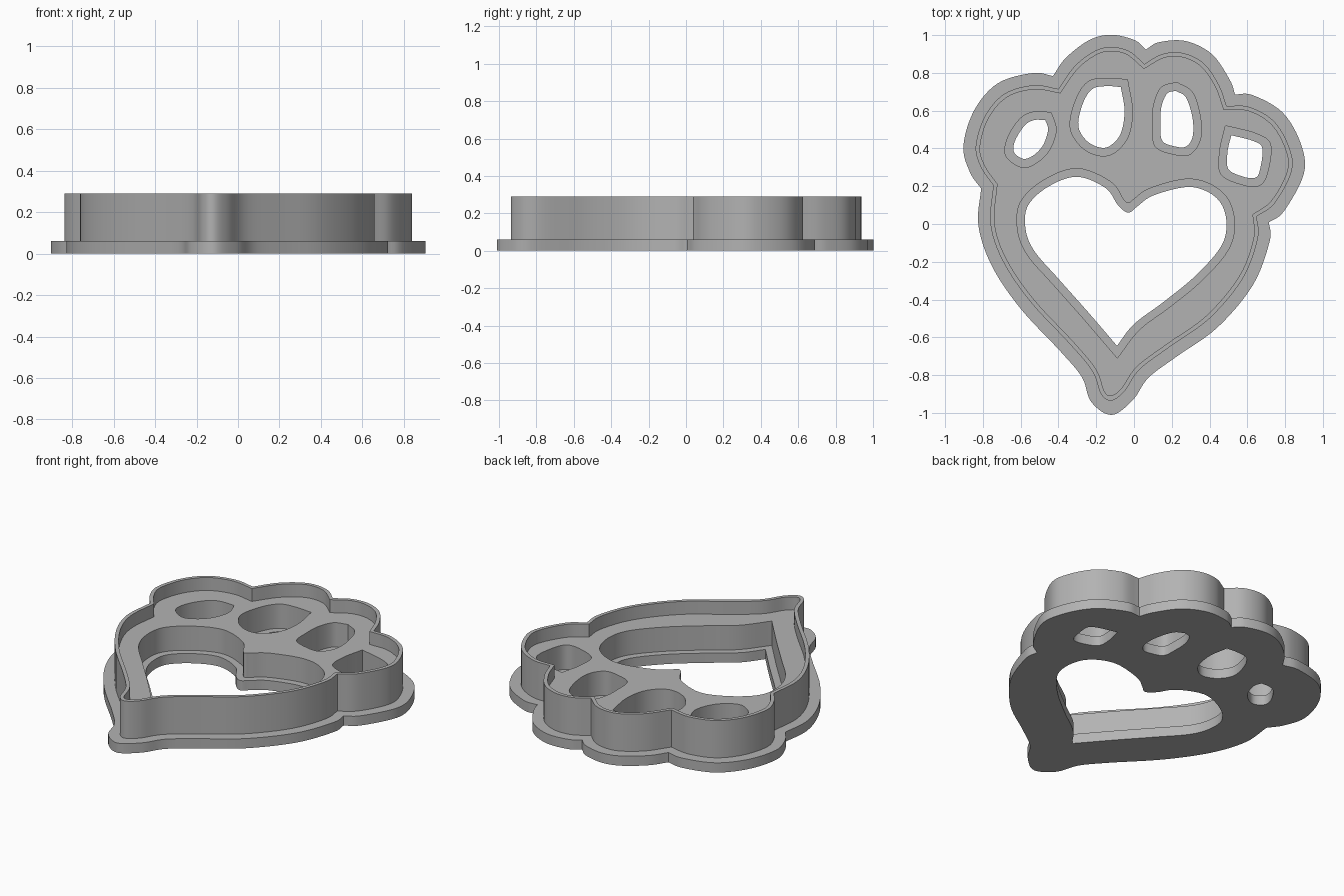
import bpy
import bmesh
from mathutils import Vector

BASE_TOP, PAD_TOP, RIM_TOP = 0.06, 0.21, 0.29
FLANGE, WALL, LEDGE = 0.063, 0.022, 0.041
STEPS = 6

# Outer face of the cutting wall: one list per lobe, each starting at a crease
OUTLINE = [
    [(-.745, .205), (-.81, .3), (-.838, .41), (-.79, .57), (-.685, .69), (-.53, .735)],
    [(-.4, .715), (-.315, .835), (-.21, .915), (-.12, .937), (-.025, .915)],
    [(.055, .847), (.15, .9), (.26, .905), (.37, .85), (.45, .735)],
    [(.49, .625), (.61, .62), (.74, .545), (.82, .41), (.835, .28), (.745, .11)],
    [(.65, .04), (.655, -.08), (.575, -.29), (.4, -.5), (.19, -.65), (.03, -.77),
     (-.05, -.885), (-.12, -.935), (-.175, -.9), (-.22, -.78), (-.34, -.635),
     (-.55, -.41), (-.695, -.195), (-.76, 0)],
]

# Openings through the base plate, each starting at its sharpest corner
HEART = [[(-.09, -.645), (-.24, -.47), (-.4, -.29), (-.53, -.14), (-.575, -.02),
          (-.56, .1), (-.45, .2), (-.3, .25), (-.15, .19), (-.085, .1), (-.03, .06),
          (.02, .095), (.1, .15), (.27, .195), (.38, .175), (.46, .11), (.49, 0),
          (.46, -.12), (.33, -.27), (.16, -.41), (0, -.53)]]
TOES = [
    [[(-.47, .55), (-.455, .5), (-.48, .42), (-.53, .365), (-.585, .345),
      (-.635, .38), (-.63, .44), (-.58, .52), (-.53, .55)]],
    [[(-.07, .725), (-.05, .6), (-.07, .48), (-.125, .415), (-.18, .405),
      (-.25, .44), (-.295, .52), (-.27, .64), (-.22, .715), (-.145, .73)]],
    [[(.22, .705), (.275, .67), (.31, .56), (.31, .46), (.275, .41),
      (.22, .41), (.15, .44), (.14, .53), (.145, .62), (.175, .69)]],
    [[(.515, .47), (.63, .44), (.68, .4), (.665, .28), (.64, .245),
      (.58, .25), (.5, .29), (.495, .38)]],
]
OPENINGS = [HEART] + TOES


def offset(lobes, distance):
    """Move a closed outline outward (or inward if negative), keeping its creases."""
    pts = [Vector(p) for lobe in lobes for p in lobe]
    n = len(pts)
    area = sum(pts[i - 1].cross(pts[i]) for i in range(n))
    side = 1 if area > 0 else -1
    moved = []
    for i, p in enumerate(pts):
        before = (p - pts[i - 1]).normalized()
        after = (pts[(i + 1) % n] - p).normalized()
        n1 = Vector((before.y, -before.x)) * side
        n2 = Vector((after.y, -after.x)) * side
        mid = (n1 + n2).normalized()
        moved.append(p + mid * distance / max(mid.dot(n1), 0.5))
    result, start = [], 0
    for lobe in lobes:
        result.append(moved[start:start + len(lobe)])
        start += len(lobe)
    return result


def smooth_loop(lobes):
    """Run a rounded curve through each lobe and join them at the creases."""
    loop = []
    for i, lobe in enumerate(lobes):
        pts = list(lobe) + [lobes[(i + 1) % len(lobes)][0]]
        pts = [2 * pts[0] - pts[1]] + pts + [2 * pts[-1] - pts[-2]]
        for a, b, c, d in zip(pts, pts[1:], pts[2:], pts[3:]):
            for s in range(STEPS):
                t = s / STEPS
                loop.append(b + 0.5 * t * ((c - a) + t * (
                    2 * a - 5 * b + 4 * c - d + t * (3 * (b - c) + d - a))))
    return loop


def slab(name, loops, bottom, top, material):
    """Extrude an outer loop with holes into a flat-topped solid."""
    curve = bpy.data.curves.new(name + "_profile", 'CURVE')
    curve.dimensions = '2D'
    curve.fill_mode = 'BOTH'
    curve.extrude = (top - bottom) / 2
    for loop in loops:
        spline = curve.splines.new('POLY')
        spline.points.add(len(loop) - 1)
        for point, co in zip(spline.points, loop):
            point.co = (co.x, co.y, 0, 1)
        spline.use_cyclic_u = True
    helper = bpy.data.objects.new(name + "_profile", curve)
    bpy.context.collection.objects.link(helper)
    bpy.context.view_layer.update()
    graph = bpy.context.evaluated_depsgraph_get()
    mesh = bpy.data.meshes.new_from_object(helper.evaluated_get(graph))
    bpy.data.objects.remove(helper)

    # Weld caps to sides and set the slab at its height
    bm = bmesh.new()
    bm.from_mesh(mesh)
    bmesh.ops.remove_doubles(bm, verts=bm.verts, dist=0.0001)
    bmesh.ops.translate(bm, verts=bm.verts, vec=(0, 0, (bottom + top) / 2))
    bmesh.ops.recalc_face_normals(bm, faces=bm.faces)
    bm.to_mesh(mesh)
    bm.free()
    mesh.name = name
    mesh.materials.clear()
    mesh.materials.append(material)
    obj = bpy.data.objects.new(name, mesh)
    bpy.context.collection.objects.link(obj)
    bpy.ops.object.select_all(action='DESELECT')
    obj.select_set(True)
    bpy.context.view_layer.objects.active = obj
    bpy.ops.object.shade_smooth_by_angle()
    return obj


if "Cube" in bpy.data.objects:
    bpy.data.objects.remove(bpy.data.objects["Cube"])

grey = bpy.data.materials.new("grey_plastic")
grey.use_nodes = True
grey.diffuse_color = (0.45, 0.45, 0.45, 1)
grey.node_tree.nodes["Principled BSDF"].inputs["Base Color"].default_value = grey.diffuse_color

flange_edge = smooth_loop(offset(OUTLINE, FLANGE))
wall_outside = smooth_loop(offset(OUTLINE, 0))
wall_inside = smooth_loop(offset(OUTLINE, -WALL))
narrow_holes = [smooth_loop(offset(hole, 0)) for hole in OPENINGS]
wide_holes = [smooth_loop(offset(hole, LEDGE)) for hole in OPENINGS]

# Flat base with flange, raised paw pad inside, and the thin cutting wall
slab("base_plate", [flange_edge] + narrow_holes, 0, BASE_TOP, grey)
slab("raised_pad", [wall_inside] + wide_holes, BASE_TOP, PAD_TOP, grey)
slab("cutting_wall", [wall_outside, wall_inside], BASE_TOP, RIM_TOP, grey)
